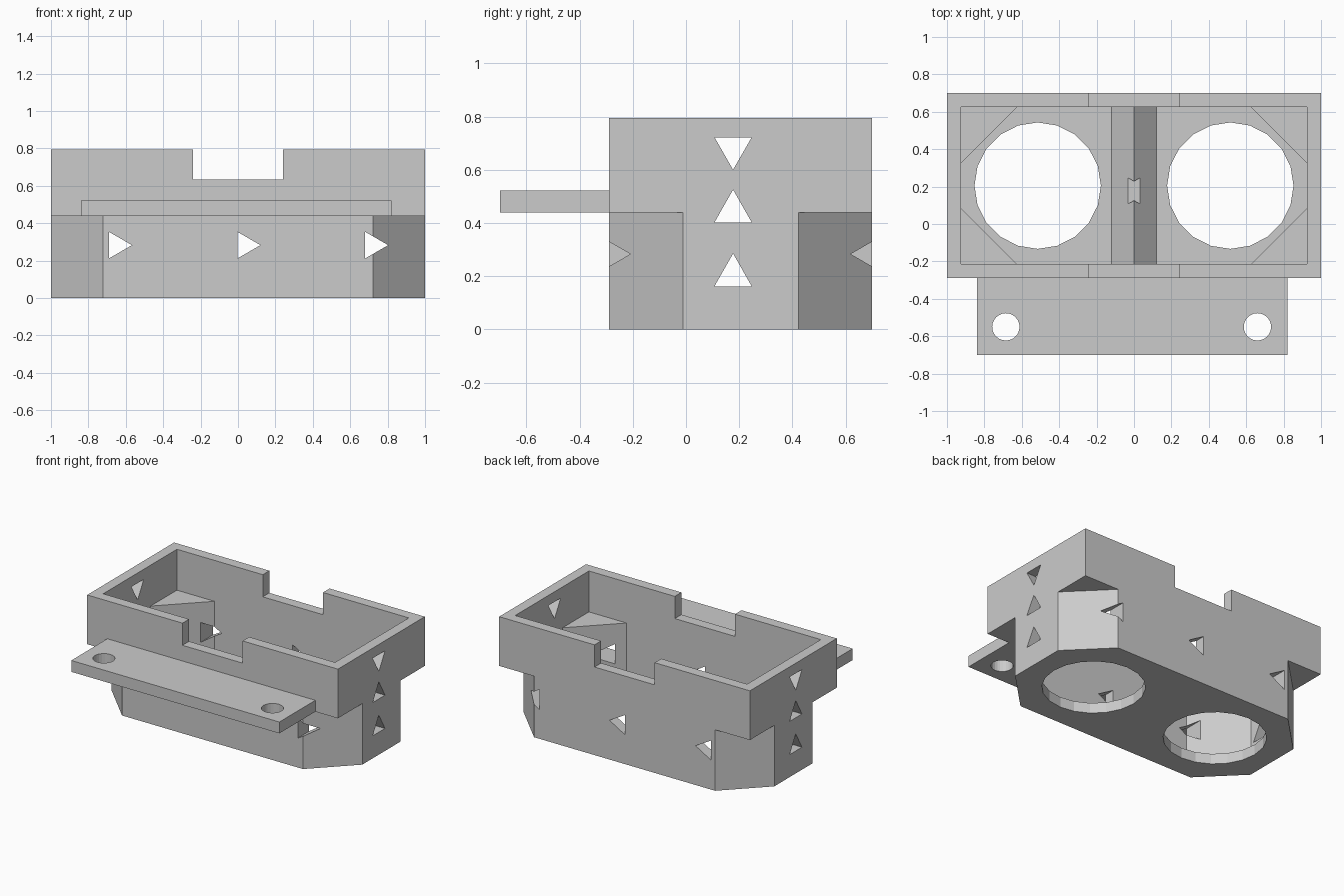
import bpy
import bmesh
from math import cos, sin, tau

cube = bpy.data.objects.get("Cube")
if cube:
    bpy.data.objects.remove(cube, do_unlink=True)

grey = bpy.data.materials.new("light grey plastic")
grey.use_nodes = True
colour = (0.6, 0.6, 0.6, 1)
grey.diffuse_color = colour
grey.node_tree.nodes["Principled BSDF"].inputs["Base Color"].default_value = colour

# Main dimensions
FRONT, BACK, MID = -0.29, 0.70, 0.205
HALF_X, HALF_Y, TOP = 1.0, 0.495, 0.795
WALL, FLOOR, STEP, SHELF = 0.075, 0.075, 0.44, 0.5


def prism(name, points, lo, hi, axis="z"):
    """Extrude a flat outline between lo and hi along an axis."""
    place = {"x": lambda a, b, t: (t, a, b),
             "y": lambda a, b, t: (a, t, b),
             "z": lambda a, b, t: (a, b, t)}[axis]
    bm = bmesh.new()
    bottom = [bm.verts.new(place(a, b, lo)) for a, b in points]
    top = [bm.verts.new(place(a, b, hi)) for a, b in points]
    bm.faces.new(bottom)
    bm.faces.new(top)
    n = len(points)
    for i in range(n):
        j = (i + 1) % n
        bm.faces.new((bottom[i], bottom[j], top[j], top[i]))
    bmesh.ops.recalc_face_normals(bm, faces=bm.faces)
    mesh = bpy.data.meshes.new(name)
    bm.to_mesh(mesh)
    bm.free()
    mesh.materials.append(grey)
    obj = bpy.data.objects.new(name, mesh)
    bpy.context.collection.objects.link(obj)
    return obj


def rect(x0, x1, y0, y1):
    return [(x0, y0), (x1, y0), (x1, y1), (x0, y1)]


def circle(x, y, r, n):
    return [(x + r * cos(tau * i / n), y + r * sin(tau * i / n)) for i in range(n)]


def combine(target, tool, operation):
    """Apply a boolean and discard the tool."""
    tool.hide_render = True
    mod = target.modifiers.new("join", "BOOLEAN")
    mod.operation, mod.solver, mod.object = operation, "EXACT", tool
    bpy.context.view_layer.objects.active = target
    bpy.ops.object.modifier_apply(modifier=mod.name)
    bpy.data.objects.remove(tool, do_unlink=True)


def cut(target, *shape):
    combine(target, prism("cutter", *shape), "DIFFERENCE")


def add(target, *shape):
    combine(target, prism("addition", *shape), "UNION")


def corner(sx, sy, reach, total):
    """Triangle filling a corner outside the line |x| + |y| = total."""
    rx, ry = HALF_X + reach, HALF_Y + reach
    return [(sx * rx, MID + sy * ry),
            (sx * (total - ry), MID + sy * ry),
            (sx * rx, MID + sy * (total - rx))]


# Open tray
housing = prism("housing", rect(-HALF_X, HALF_X, FRONT, BACK), 0, TOP)
cut(housing, rect(WALL - HALF_X, HALF_X - WALL, FRONT + WALL, BACK - WALL), FLOOR, 1)

# Inner corner shelves, then the outer chamfers below them
corners = [(sx, sy) for sx in (-1, 1) for sy in (-1, 1)]
for sx, sy in corners:
    add(housing, corner(sx, sy, -WALL / 2, 1.045), WALL / 2, SHELF)
for sx, sy in corners:
    cut(housing, corner(sx, sy, 0.1, 1.217), -0.1, STEP)

# Peaked divider across the floor
add(housing, [(-0.155, 0.04), (0.155, 0.04), (0, 0.195)],
    FRONT + WALL / 2, BACK - WALL / 2, "y")

# Cable notch through the front and back rims
cut(housing, rect(-0.24, 0.24, FRONT - 0.1, BACK + 0.1), 0.635, 1)

# Two large round openings in the floor
for x in (-0.515, 0.515):
    cut(housing, circle(x, MID, 0.338, 20), -0.1, FLOOR + 0.1)

# Triangular vents running front to back
for x in (-0.69, -0.003, 0.68):
    cut(housing, [(x, 0.212), (x + 0.123, 0.283), (x, 0.354)], -1, 1, "y")

# Triangular vents running side to side: base height, tip height
for base, tip in ((0.162, 0.285), (0.402, 0.525), (0.722, 0.6)):
    cut(housing, [(0.107, base), (0.247, base), (0.177, tip)], -2, 2, "x")

# Mounting tab with two screw holes
tab = prism("mounting_tab", rect(-0.84, 0.82, -0.70, FRONT), STEP, 0.522)
for x in (-0.685, 0.66):
    cut(tab, circle(x, -0.55, 0.073, 24), 0, 1)
